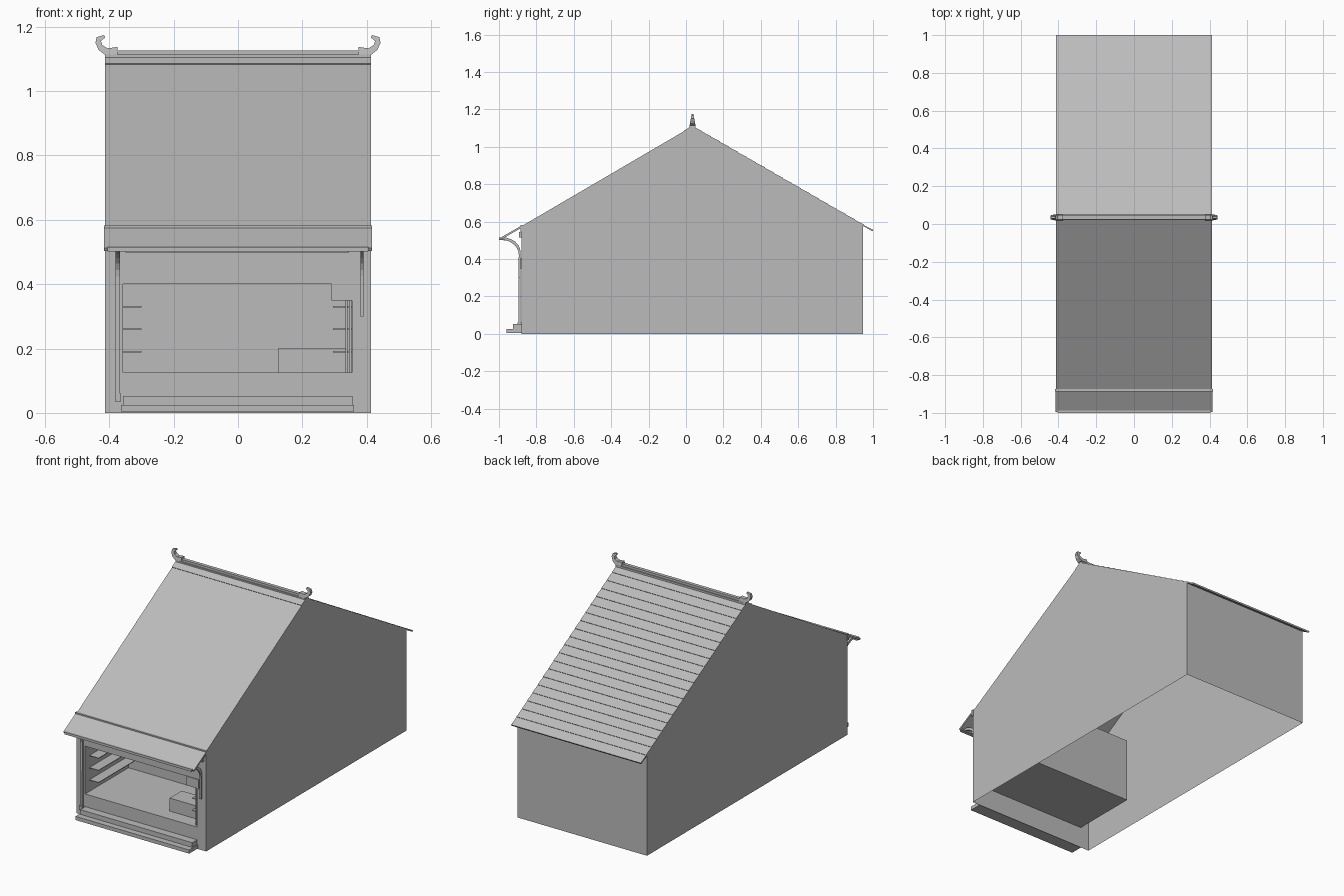
import bpy, bmesh, math
from mathutils import Vector

if "Cube" in bpy.data.objects:
    bpy.data.objects.remove(bpy.data.objects["Cube"])

grey = bpy.data.materials.new("plain_grey")
grey.diffuse_color = (0.5, 0.5, 0.5, 1)
grey.use_nodes = True
grey.node_tree.nodes["Principled BSDF"].inputs["Base Color"].default_value = grey.diffuse_color


def make(name, verts, faces, solid=True):
    bm = bmesh.new()
    vs = [bm.verts.new(v) for v in verts]
    for f in faces:
        bm.faces.new([vs[i] for i in f])
    if solid:
        bmesh.ops.recalc_face_normals(bm, faces=bm.faces)
    me = bpy.data.meshes.new(name)
    bm.to_mesh(me)
    bm.free()
    me.materials.append(grey)
    ob = bpy.data.objects.new(name, me)
    bpy.context.collection.objects.link(ob)
    return ob


def prism_x(name, profile, x0, x1):
    """Extrude a (y, z) outline along x."""
    n = len(profile)
    verts = [(x, y, z) for x in (x0, x1) for y, z in profile]
    faces = [tuple(range(n)), tuple(range(2 * n - 1, n - 1, -1))]
    faces += [(i, (i + 1) % n, n + (i + 1) % n, n + i) for i in range(n)]
    return make(name, verts, faces)


def box(name, x0, x1, y0, y1, z0, z1):
    return prism_x(name, [(y0, z0), (y1, z0), (y1, z1), (y0, z1)], x0, x1)


def plate(name, a, b, thick, x0, x1):
    """Sloped board from a to b, in (y, z), with its thickness below."""
    d = (Vector(b) - Vector(a)).normalized()
    n = Vector((-d.y, d.x))
    if n.y > 0:
        n = -n
    pa, pb = Vector(a), Vector(b)
    return prism_x(name, [tuple(p) for p in (pa, pb, pb + n * thick, pa + n * thick)], x0, x1)


W, YF, YB = 0.413, -0.88, 0.945
RIDGE, FRONT_TOP, BACK_TOP = (0.035, 1.11), (YF, 0.575), (YB, 0.58)

# Thin house walls, open underneath
for side, x in (("left", -W), ("right", W)):
    pts = [(YF, 0), (YB, 0), BACK_TOP, RIDGE, FRONT_TOP]
    order = range(5) if x > 0 else range(4, -1, -1)
    make(side + "_wall", [(x, y, z) for y, z in pts], [tuple(order)], False)
make("back_wall", [(W, YB, 0), (-W, YB, 0), (-W, YB, 0.58), (W, YB, 0.58)], [(0, 1, 2, 3)], False)

# Front wall around the shop opening
OX0, OX1, SILL, HEAD = -0.358, 0.355, 0.125, 0.40
for name, x0, x1, z0, z1 in (("front_sill_wall", -W, W, 0, SILL),
                             ("front_left_jamb", -W, OX0, SILL, HEAD),
                             ("front_right_jamb", OX1, W, SILL, HEAD),
                             ("front_header", -W, W, HEAD, 0.575)):
    make(name, [(x0, YF, z0), (x1, YF, z0), (x1, YF, z1), (x0, YF, z1)], [(0, 1, 2, 3)], False)
box("header_drop", 0.29, 0.368, -0.884, -0.872, 0.35, 0.402)

# Room behind the opening: floor, back, sides and ceiling
RY, RZ = -0.485, 0.50
room = [(x, y, z) for z in (SILL, RZ) for y in (YF, RY) for x in (OX0, OX1)]
make("room", room, [(0, 1, 3, 2), (2, 3, 7, 6), (0, 2, 6, 4), (1, 5, 7, 3), (4, 6, 7, 5)], False)

# Shelves on both sides, right uprights and the counter
for i, z in enumerate((0.19, 0.26, 0.33)):
    box(f"left_shelf_{i}", OX0, -0.30, -0.84, RY, z - 0.002, z + 0.002)
    box(f"right_shelf_{i}", 0.295, OX1, -0.84, RY, z - 0.002, z + 0.002)
for i, x in enumerate((0.334, 0.345)):
    box(f"shelf_upright_{i}", x, x + 0.007, -0.865, -0.845, SILL, 0.36)
box("counter", 0.125, 0.335, -0.80, -0.69, SILL, 0.20)

# Doorstep ledges
box("lower_step", -0.364, 0.361, -0.96, YF, 0.004, 0.025)
box("upper_step", -0.358, 0.356, -0.925, YF, 0.025, 0.052)

# Front roof slope, top cap strip and eave band
plate("front_roof", RIDGE, FRONT_TOP, 0.004, -W, W)
plate("ridge_strip", (0.035, 1.114), (-0.012, 1.086), 0.006, -W, W)
box("eave_band", -0.417, 0.417, -0.886, -0.874, 0.545, 0.582)

# Awning in front of the eave, with beams
plate("awning", (-0.88, 0.578), (-0.995, 0.512), 0.010, -0.416, 0.416)
box("awning_front_beam", -0.405, 0.405, -1.0, -0.978, 0.502, 0.516)
box("awning_inner_beam", -0.35, 0.345, -0.975, -0.962, 0.498, 0.512)
box("awning_wall_beam", -0.40, 0.40, -0.894, -0.88, 0.515, 0.545)

# Back roof slope in lapped courses
a, b = Vector(RIDGE), Vector((1.0, 0.553))
up = Vector((0.5, 0.866)) * 0.003
courses = 20
outline = []
for i in range(courses):
    outline.append(tuple(a.lerp(b, i / courses)))
    outline.append(tuple(a.lerp(b, (i + 1) / courses) + up))
outline += [tuple(b - up * 2), tuple(a - up * 2)]
prism_x("back_roof", outline, -W, W)

# Curved brackets carrying the awning, running down into posts
for name, x, w, foot in (("left_post", -0.373, 0.007, 0.04), ("right_post", 0.385, 0.005, 0.30)):
    outer, inner = [], []
    for i in range(7):
        t = math.radians(15 * i)
        y, z = -0.99 + 0.10 * math.sin(t), 0.43 + 0.08 * math.cos(t)
        outer.append((y - 0.004, z - 0.006))
        inner.append((y + 0.006, z + 0.006))
    path = outer + [(-0.896, foot), (-0.884, foot)] + inner[::-1]
    prism_x(name, path, x - w, x + w)
box("post_foot", -0.382, -0.364, -0.90, YF, 0.035, 0.06)

# Ridge beam with moulded layers
box("ridge_base", -W, W, 0.020, 0.050, 1.098, 1.113)
box("ridge_top", -0.40, 0.40, 0.025, 0.045, 1.113, 1.126)

# Hooked horns at both ridge ends, thinner toward the tip
hook = [(0.375, 1.114), (0.415, 1.114), (0.433, 1.128), (0.443, 1.150), (0.439, 1.168),
        (0.416, 1.174), (0.413, 1.166), (0.426, 1.156), (0.422, 1.143), (0.405, 1.133),
        (0.375, 1.137)]
for side, s in (("left", -1), ("right", 1)):
    verts = []
    for d in (-1, 1):
        for x, z in hook:
            half = 0.016 - 0.011 * (z - 1.114) / 0.06
            verts.append((s * x, 0.035 + d * half, z))
    n = len(hook)
    faces = [tuple(range(n)), tuple(range(2 * n - 1, n - 1, -1))]
    faces += [(i, (i + 1) % n, n + (i + 1) % n, n + i) for i in range(n)]
    make(side + "_ridge_horn", verts, faces)
